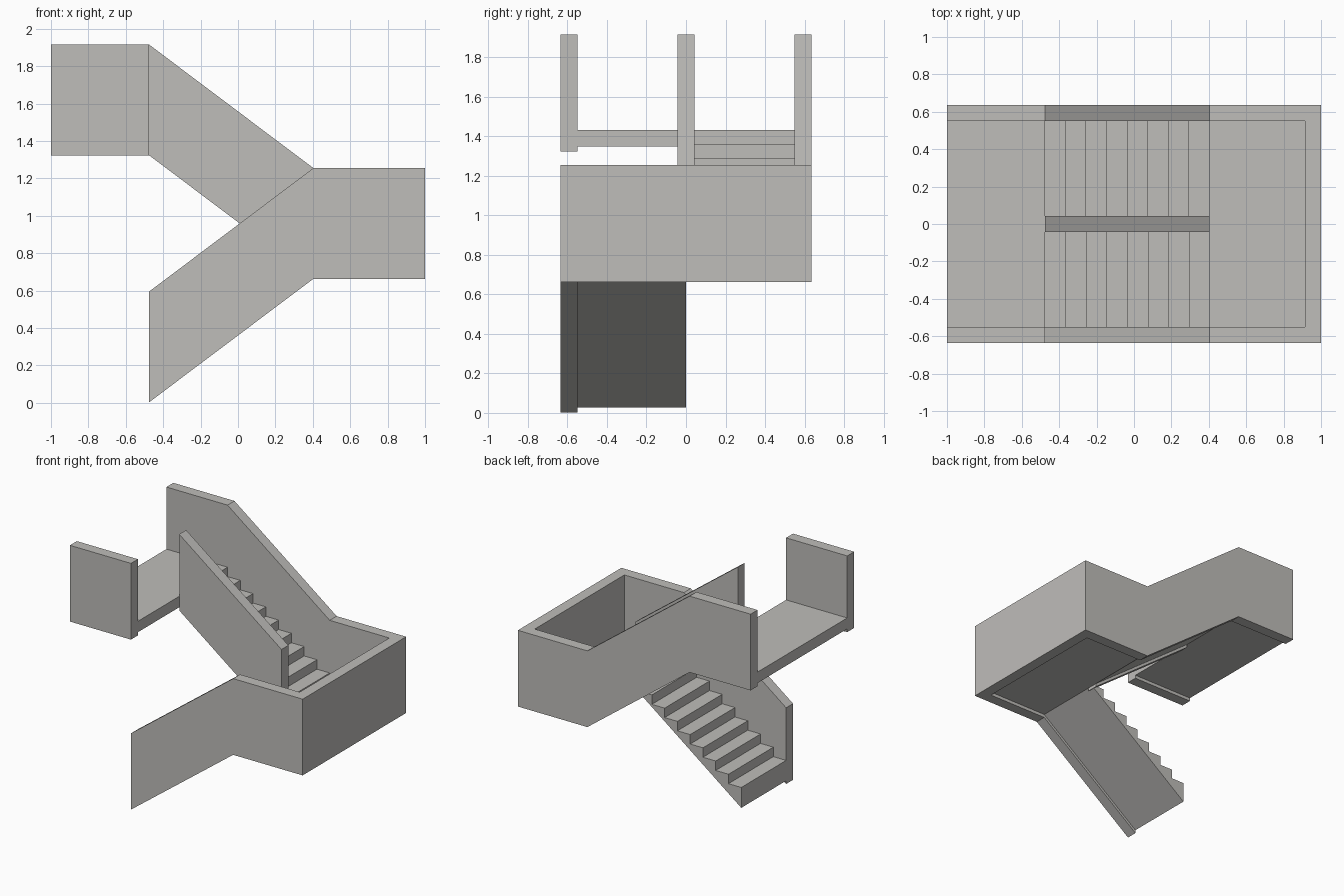
import bpy
import bmesh

cube = bpy.data.objects.get("Cube")
if cube:
    bpy.data.objects.remove(cube, do_unlink=True)

concrete = bpy.data.materials.new("warm grey concrete")
concrete.use_nodes = True
COLOUR = (0.52, 0.51, 0.49, 1)
concrete.diffuse_color = COLOUR
concrete.node_tree.nodes["Principled BSDF"].inputs["Base Color"].default_value = COLOUR

# Main dimensions
X_TOP, X_LAND, X_END = -0.475, 0.403, 1.0     # flight ends and outer landing edge
Y_OUT, Y_IN, WALL = 0.635, 0.55, 0.085
PARAPET = 0.592                               # wall height
Z_LAND, CLIMB = 0.663, 0.66                   # underside of landing wall, rise per flight
Z_UP = Z_LAND + CLIMB
LIFT, SLAB = 0.025, 0.085                     # slab sits above the wall's lower edge
STEPS = 8


def extrude(name, profile, y0, y1):
    """Prism from an (x, z) outline, running from y0 to y1."""
    bm = bmesh.new()
    face = bm.faces.new([bm.verts.new((x, y0, z)) for x, z in profile])
    new = bmesh.ops.extrude_face_region(bm, geom=[face])["geom"]
    verts = [v for v in new if isinstance(v, bmesh.types.BMVert)]
    bmesh.ops.translate(bm, verts=verts, vec=(0, y1 - y0, 0))
    bmesh.ops.recalc_face_normals(bm, faces=bm.faces)
    mesh = bpy.data.meshes.new(name)
    bm.to_mesh(mesh)
    bm.free()
    mesh.materials.append(concrete)
    obj = bpy.data.objects.new(name, mesh)
    bpy.context.collection.objects.link(obj)
    return obj


def band(path, height):
    """Outline of a strip with constant vertical height above a lower path."""
    return path + [(x, z + height) for x, z in reversed(path)]


def flight(name, z_far, y0, y1):
    """Stepped flight between the landing and the far end at height z_far."""
    run = (X_LAND - X_TOP) / STEPS
    going_up = 1 if z_far > Z_LAND else -1
    rise = going_up * CLIMB / (STEPS + 1)
    z_floor = Z_LAND + LIFT + SLAB
    outline = [(X_TOP, z_far + LIFT), (X_LAND, Z_LAND + LIFT)]
    for i in range(STEPS):
        z = z_floor + rise * (i + 1)
        outline += [(X_LAND - i * run, z), (X_LAND - (i + 1) * run, z)]
    return extrude(name, outline, y0, y1)


# Parapet walls
extrude("lower_front_wall",
        band([(X_TOP, Z_LAND - CLIMB), (X_LAND, Z_LAND), (X_END, Z_LAND)], PARAPET),
        -Y_OUT, -Y_IN)
extrude("back_wall",
        band([(-X_END, Z_UP), (X_TOP, Z_UP), (X_LAND, Z_LAND), (X_END, Z_LAND)], PARAPET),
        Y_IN, Y_OUT)
extrude("middle_wall",
        band([(X_TOP, Z_UP), (X_LAND, Z_LAND)], PARAPET), -WALL / 2, WALL / 2)
extrude("upper_front_wall",
        band([(-X_END, Z_UP), (X_TOP, Z_UP)], PARAPET), -Y_OUT, -Y_IN)
extrude("landing_end_wall",
        band([(X_END - WALL, Z_LAND), (X_END, Z_LAND)], PARAPET), -Y_IN, Y_IN)

# Floor slabs
extrude("landing_floor",
        band([(X_LAND, Z_LAND + LIFT), (X_END - WALL, Z_LAND + LIFT)], SLAB), -Y_IN, Y_IN)
extrude("upper_floor",
        band([(-X_END, Z_UP + LIFT), (X_TOP, Z_UP + LIFT)], SLAB), -Y_IN, Y_IN)

# Stair flights
flight("lower_stairs", Z_LAND - CLIMB, -Y_IN, 0)
flight("upper_stairs", Z_UP, 0, Y_IN)
